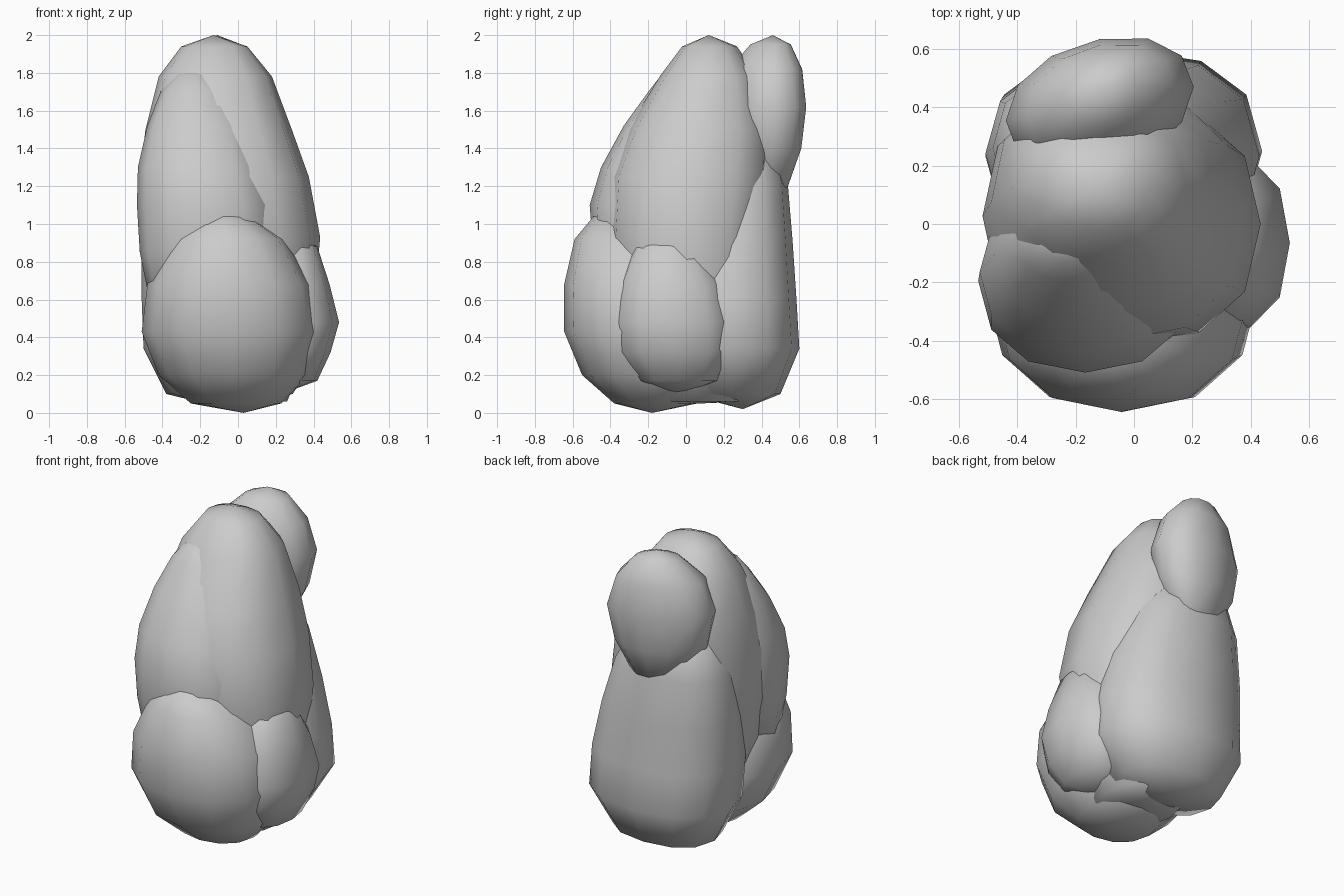
import bpy, bmesh, math


def boulder(name, rings, bottom, top, sides=12, power=2.2, shear=0.0):
    """Loft rings of (z, x min, x max, y min, y max) between two pole points."""
    bm = bmesh.new()
    loops = []
    for z, x0, x1, y0, y1 in rings:
        loop = []
        for k in range(sides):
            a = 2 * math.pi * k / sides
            c, s = math.cos(a), math.sin(a)
            u = math.copysign(abs(c) ** (2 / power), c) * (x1 - x0) / 2
            v = math.copysign(abs(s) ** (2 / power), s) * (y1 - y0) / 2
            loop.append(bm.verts.new(((x0 + x1) / 2 + u,
                                      (y0 + y1) / 2 + v + shear * u, z)))
        loops.append(loop)
    low, high = bm.verts.new(bottom), bm.verts.new(top)
    for k in range(sides):
        n = (k + 1) % sides
        bm.faces.new((low, loops[0][n], loops[0][k]))
        bm.faces.new((high, loops[-1][k], loops[-1][n]))
        for a, b in zip(loops, loops[1:]):
            bm.faces.new((a[k], a[n], b[n], b[k]))
    bmesh.ops.recalc_face_normals(bm, faces=bm.faces)
    for f in bm.faces:
        f.smooth = True
    mesh = bpy.data.meshes.new(name)
    bm.to_mesh(mesh)
    bm.free()
    obj = bpy.data.objects.new(name, mesh)
    bpy.context.collection.objects.link(obj)
    return obj


# Tall central rock
boulder("main_rock", [
    (0.06, -0.22, 0.26, -0.18, 0.30),
    (0.30, -0.36, 0.36, -0.28, 0.36),
    (0.65, -0.47, 0.41, -0.36, 0.38),
    (0.93, -0.51, 0.435, -0.42, 0.42),
    (1.25, -0.52, 0.375, -0.405, 0.46),
    (1.50, -0.49, 0.285, -0.31, 0.46),
    (1.78, -0.42, 0.18, -0.14, 0.38),
    (1.94, -0.30, 0.05, -0.02, 0.27),
], (0.02, 0.08, 0.05), (-0.13, 0.12, 2.0), power=2.35)

# Leaning slab on the front left
boulder("front_left_slab", [
    (0.60, -0.47, 0.12, -0.42, -0.05),
    (0.85, -0.52, 0.22, -0.49, 0.08),
    (1.10, -0.535, 0.20, -0.51, 0.12),
    (1.30, -0.53, 0.15, -0.45, 0.12),
    (1.52, -0.48, 0.07, -0.33, 0.12),
    (1.70, -0.41, -0.03, -0.20, 0.12),
    (1.79, -0.33, -0.13, -0.13, 0.08),
], (-0.2, -0.25, 0.45), (-0.23, -0.03, 1.83))

# Round boulder at the front
boulder("front_boulder", [
    (0.05, -0.25, 0.23, -0.38, 0.06),
    (0.20, -0.42, 0.37, -0.55, 0.18),
    (0.43, -0.51, 0.43, -0.645, 0.19),
    (0.68, -0.48, 0.39, -0.645, 0.12),
    (0.92, -0.36, 0.25, -0.59, 0.02),
    (1.04, -0.21, 0.07, -0.49, -0.15),
], (0.03, -0.18, 0.0), (-0.08, -0.34, 1.07))

# Small boulder on the right
boulder("right_boulder", [
    (0.17, 0.05, 0.42, -0.26, 0.18),
    (0.32, -0.05, 0.49, -0.37, 0.26),
    (0.48, -0.10, 0.535, -0.39, 0.26),
    (0.68, -0.08, 0.485, -0.37, 0.22),
    (0.88, 0.02, 0.42, -0.28, 0.10),
], (0.2, -0.05, 0.09), (0.22, -0.08, 1.0), sides=12, power=2.5)

# Large rock at the back
boulder("back_rock", [
    (0.10, -0.38, 0.29, 0.00, 0.50),
    (0.34, -0.50, 0.44, -0.10, 0.60),
    (0.60, -0.51, 0.43, -0.12, 0.585),
    (0.90, -0.51, 0.36, -0.08, 0.565),
    (1.20, -0.485, 0.26, -0.02, 0.54),
    (1.42, -0.41, 0.13, 0.06, 0.49),
], (-0.05, 0.30, 0.02), (-0.12, 0.30, 1.58), power=2.35)

# Knob at the top of the back
boulder("top_knob", [
    (1.20, -0.28, 0.06, 0.28, 0.54),
    (1.40, -0.40, 0.16, 0.21, 0.61),
    (1.62, -0.44, 0.205, 0.19, 0.635),
    (1.82, -0.37, 0.14, 0.23, 0.615),
    (1.95, -0.24, 0.02, 0.34, 0.555),
], (-0.11, 0.42, 1.12), (-0.11, 0.46, 2.0), power=2.1, shear=0.18)
